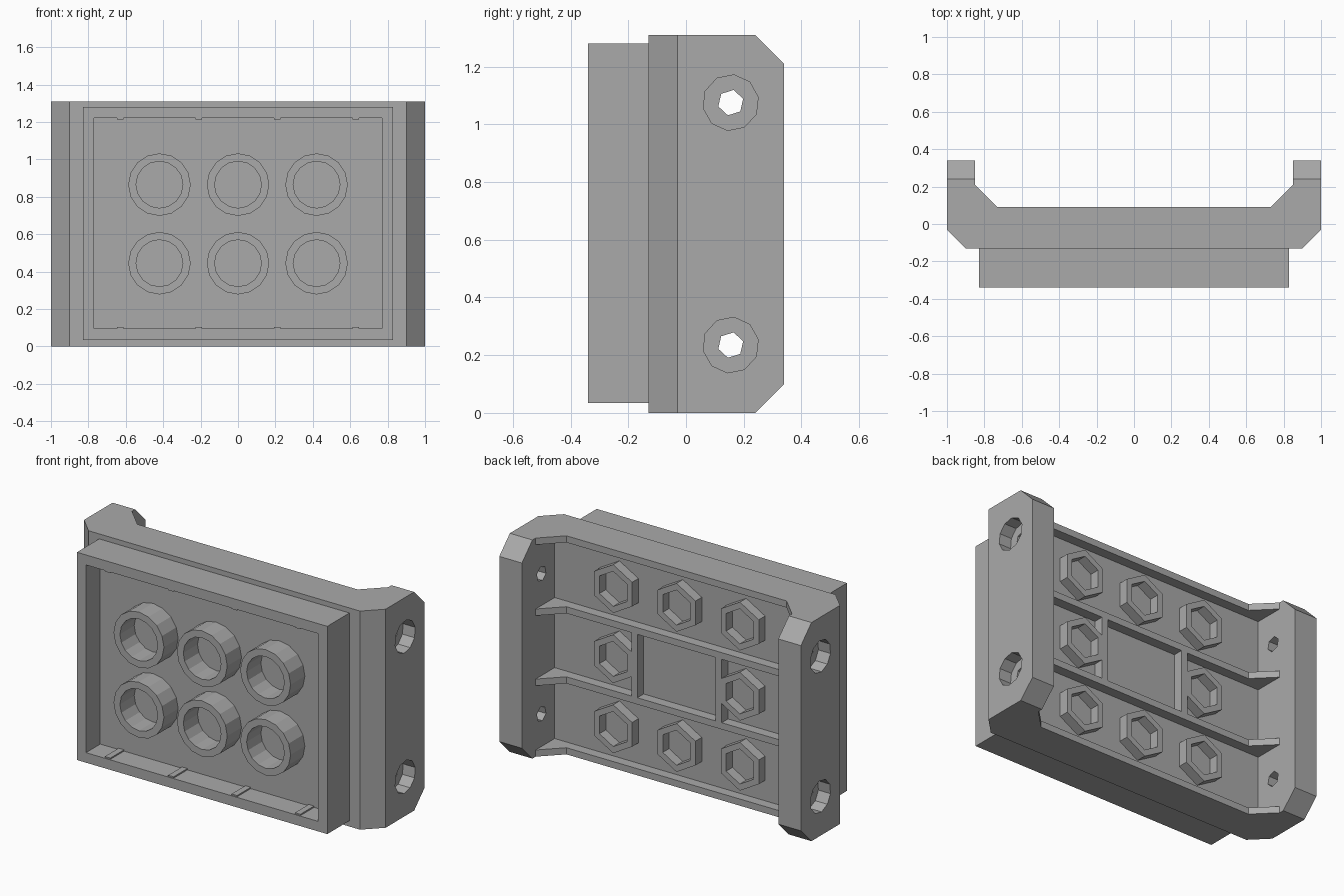
import bpy, bmesh, math
from mathutils import Matrix, Vector

cube = bpy.data.objects.get("Cube")
if cube:
    bpy.data.objects.remove(cube, do_unlink=True)

GREY = (0.4, 0.4, 0.4, 1)
grey = bpy.data.materials.new("mid_grey")
grey.use_nodes = True
grey.diffuse_color = GREY
grey.node_tree.nodes["Principled BSDF"].inputs["Base Color"].default_value = GREY

H = 1.31          # full height
MID = H / 2
STEP = 0.42       # spacing of all studs and tubes
FLOOR = 0.03      # back recess floor
TRAY = -0.205     # front tray floor


def finish(name, bm):
    bmesh.ops.recalc_face_normals(bm, faces=bm.faces)
    mesh = bpy.data.meshes.new(name)
    bm.to_mesh(mesh)
    bm.free()
    mesh.materials.append(grey)
    obj = bpy.data.objects.new(name, mesh)
    bpy.context.collection.objects.link(obj)
    return obj


def prism(name, outline, lo, hi, place):
    """Extrude a 2D outline; place(a, b, t) maps it into the model."""
    bm = bmesh.new()
    face = bm.faces.new([bm.verts.new(place(a, b, lo)) for a, b in outline])
    top = bmesh.ops.extrude_face_region(bm, geom=[face])["geom"]
    shift = Vector(place(0, 0, hi)) - Vector(place(0, 0, lo))
    bmesh.ops.translate(bm, vec=shift, verts=[g for g in top if isinstance(g, bmesh.types.BMVert)])
    return finish(name, bm)


def along_z(a, b, t):
    return (a, b, t)


def along_x(a, b, t):
    return (t, a, b)


def box(name, x0, x1, y0, y1, z0, z1):
    return prism(name, [(x0, y0), (x1, y0), (x1, y1), (x0, y1)], z0, z1, along_z)


def circle(a, b, r, n, turn=0):
    return [(a + r * math.cos(2 * math.pi * i / n + turn),
             b + r * math.sin(2 * math.pi * i / n + turn)) for i in range(n)]


def tube(name, x, z, outer, inner, sides, base, end, turn=0):
    """Hollow tube standing on a floor at y = base, open at y = end."""
    bm = bmesh.new()
    loops = [[bm.verts.new((a, y, b)) for a, b in circle(x, z, r, sides, turn)]
             for r, y in ((outer, base), (outer, end), (inner, end), (inner, base))]
    for k in range(4):
        p, q = loops[k], loops[(k + 1) % 4]
        for i in range(sides):
            j = (i + 1) % sides
            bm.faces.new((p[i], p[j], q[j], q[i]))
    return finish(name, bm)


def cut(obj, cutters):
    for c in cutters:
        mod = obj.modifiers.new("cut", 'BOOLEAN')
        mod.operation = 'DIFFERENCE'
        mod.solver = 'EXACT'
        mod.object = c
        c.hide_render = True
        c.hide_set(True)
    bpy.context.view_layer.update()
    deps = bpy.context.evaluated_depsgraph_get()
    mesh = bpy.data.meshes.new_from_object(obj.evaluated_get(deps))
    obj.modifiers.clear()
    obj.data = mesh
    for c in cutters:
        bpy.data.objects.remove(c, do_unlink=True)


# Main body: back plate with a post on each side
half = [(0.9, -0.13), (1, -0.03), (1, 0.34), (0.85, 0.34), (0.85, FLOOR)]
body = prism("body", half + [(-x, y) for x, y in reversed(half)], 0, H, along_z)

# Chamfered post ends and stepped bolt holes
cutters = []
for z, s in ((0, 1), (H, -1)):
    corner = [(0.24, z), (0.44, z + 0.2 * s), (0.44, z - 0.1 * s), (0.24, z - 0.1 * s)]
    cutters.append(prism("chamfer_cutter", corner, -1.1, 1.1, along_x))
for z in (MID - STEP, MID + STEP):
    cutters.append(prism("bolt_cutter", circle(0.155, z, 0.045, 6, 0.3), -1.1, 1.1, along_x))
    for s in (-1, 1):
        cutters.append(prism("bore_cutter", circle(0.155, z, 0.097, 10, 0.2),
                             0.92 * s, 1.1 * s, along_x))
cut(body, cutters)

# Rails across the back, curving up into the posts
rail = [(0.85, FLOOR), (0.85, 0.21), (0.73, 0.09)]
rail += [(-x, y) for x, y in reversed(rail)]
for name, z0, z1 in (("bottom_rail", 0, 0.04), ("lower_rail", 0.425, 0.465),
                     ("upper_rail", 0.845, 0.885), ("top_rail", H - 0.04, H)):
    prism(name, rail, z0, z1, along_z)

# Short ribs framing the centre window
for name, x in (("left_rib", 0.28), ("right_rib", -0.28)):
    box(name, x - 0.02, x + 0.02, FLOOR, 0.09, 0.465, 0.845)

# Hexagonal tubes around the window
for row in (-1, 0, 1):
    for col in (-1, 0, 1):
        if row or col:
            tube("hex_tube", col * STEP, MID + row * STEP, 0.145, 0.105, 6,
                 FLOOR, 0.09, math.pi / 6)

# Front tray with a raised rim
tray = box("front_tray", -0.83, 0.83, -0.34, -0.13, 0.035, 1.28)
cut(tray, [box("tray_cutter", -0.77, 0.77, -0.5, TRAY, 0.095, 1.22)])

# Round sockets in the tray
for z in (MID - STEP / 2, MID + STEP / 2):
    for col in (-1, 0, 1):
        tube("round_socket", col * STEP, z, 0.167, 0.125, 16, TRAY, -0.34)

# Slim grip ridges on the tray's upper and lower walls
for x in (-0.63, -0.21, 0.21, 0.63):
    for z in (0.095, 1.22):
        box("grip_ridge", x - 0.018, x + 0.018, -0.335, TRAY, z - 0.008, z + 0.008)
